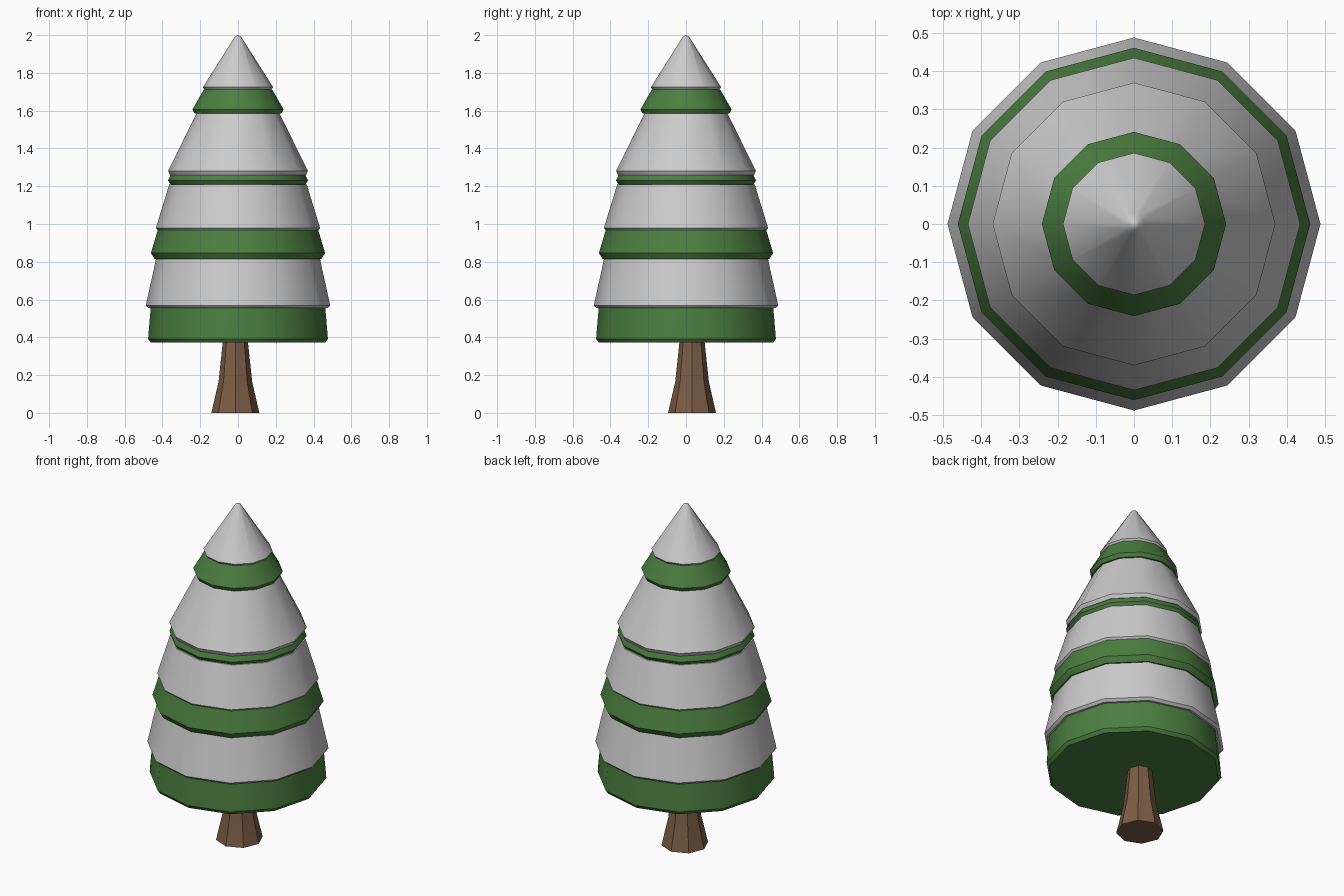
import bpy, bmesh
from math import sin, cos, tau, radians

if "Cube" in bpy.data.objects:
    bpy.data.objects.remove(bpy.data.objects["Cube"])


def material(name, colour):
    m = bpy.data.materials.new(name)
    m.diffuse_color = (*colour, 1)
    m.use_nodes = True
    m.node_tree.nodes["Principled BSDF"].inputs["Base Color"].default_value = m.diffuse_color
    return m


def lathe(name, profile, sides, mat=None, centre=(0, 0)):
    """Closed solid from stacked rings given as (radius, height)."""
    bm = bmesh.new()
    rings = []
    for r, z in profile:
        rings.append([bm.verts.new((centre[0] + r * cos(tau * i / sides),
                                    centre[1] + r * sin(tau * i / sides), z))
                      for i in range(sides)])
    for a, b in zip(rings, rings[1:]):
        for i in range(sides):
            j = (i + 1) % sides
            bm.faces.new((a[i], a[j], b[j], b[i]))
    bm.faces.new(rings[0][::-1])
    bm.faces.new(rings[-1])
    mesh = bpy.data.meshes.new(name)
    bm.to_mesh(mesh)
    bm.free()
    ob = bpy.data.objects.new(name, mesh)
    bpy.context.collection.objects.link(ob)
    if mat:
        mesh.materials.append(mat)
    bpy.ops.object.select_all(action='DESELECT')
    ob.select_set(True)
    bpy.context.view_layer.objects.active = ob
    bpy.ops.object.shade_smooth_by_angle(angle=radians(35))
    return ob


green = material("needles", (0.07, 0.21, 0.05))
brown = material("bark", (0.2, 0.11, 0.06))

# flared trunk, slightly off centre
lathe("trunk", [(0.127, 0), (0.089, 0.165), (0.064, 0.40)], 8, brown, (-0.014, 0.032))

# green foliage tiers, from the bottom up
foliage = [
    [(0.462, 0.372), (0.476, 0.392), (0.473, 0.43), (0.462, 0.555)],
    [(0.442, 0.815), (0.461, 0.847), (0.425, 0.967)],
    [(0.357, 1.210), (0.370, 1.230), (0.357, 1.260)],
    [(0.230, 1.585), (0.241, 1.607), (0.180, 1.713)],
]
# snow layers lying on each tier
snow = [
    [(0.474, 0.555), (0.488, 0.569), (0.434, 0.815)],
    [(0.425, 0.967), (0.435, 0.978), (0.364, 1.210)],
    [(0.360, 1.260), (0.370, 1.281), (0.220, 1.585)],
    [(0.178, 1.713), (0.186, 1.724), (0.027, 1.975), (0.014, 1.994), (0.003, 2.0)],
]
for n, (f, s) in enumerate(zip(foliage, snow), 1):
    lathe(f"foliage_tier_{n}", f, 12, green)
    lathe(f"snow_layer_{n}", s, 12)
